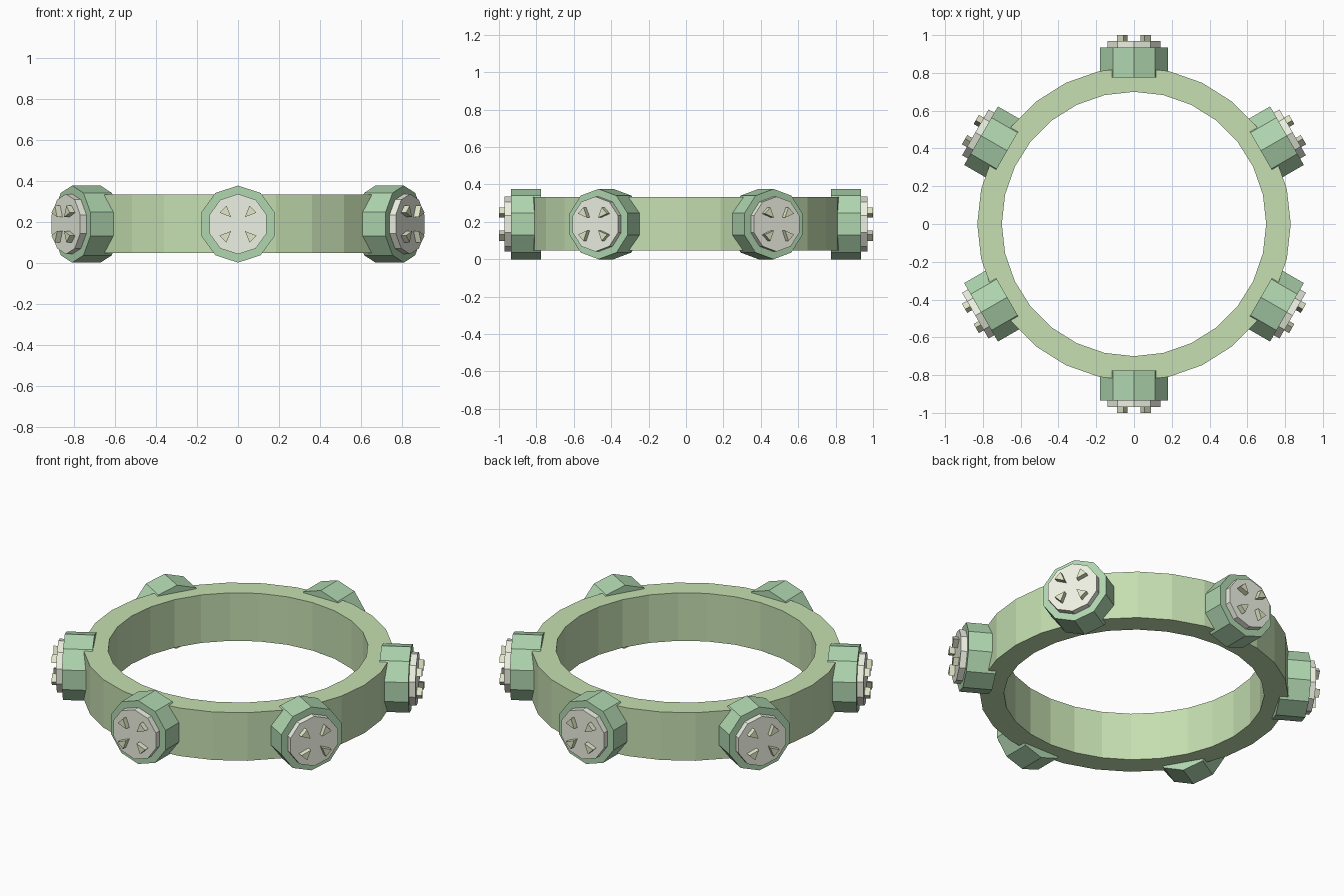
import bpy, bmesh
from math import sin, cos, pi, radians
from mathutils import Vector

if "Cube" in bpy.data.objects:
    bpy.data.objects.remove(bpy.data.objects["Cube"])

ZC = 0.19  # mid height of the ring and lugs


def material(name, color):
    m = bpy.data.materials.new(name)
    m.diffuse_color = (*color, 1)
    m.use_nodes = True
    m.node_tree.nodes["Principled BSDF"].inputs["Base Color"].default_value = m.diffuse_color
    return m


RING = material("light_green", (0.56, 0.74, 0.44))
LUG = material("mid_green", (0.43, 0.67, 0.43))
CAP = material("cream", (0.85, 0.88, 0.76))
PIN = material("pale_olive", (0.76, 0.80, 0.58))


def finish(name, bm, mat):
    bmesh.ops.recalc_face_normals(bm, faces=bm.faces)
    mesh = bpy.data.meshes.new(name)
    bm.to_mesh(mesh)
    bm.free()
    mesh.materials.append(mat)
    bpy.context.collection.objects.link(bpy.data.objects.new(name, mesh))


def prism(name, outline, r0, r1, angle, mat):
    """Extrude a (sideways, up) outline outward from radius r0 to r1."""
    out = Vector((cos(angle), sin(angle), 0))
    side = Vector((-sin(angle), cos(angle), 0))
    bm = bmesh.new()
    a, b = [[bm.verts.new(out * r + side * u + Vector((0, 0, ZC + v)))
             for u, v in outline] for r in (r0, r1)]
    bm.faces.new(a)
    bm.faces.new(b)
    n = len(outline)
    for i in range(n):
        j = (i + 1) % n
        bm.faces.new((a[i], a[j], b[j], b[i]))
    finish(name, bm, mat)


def decagon(r):
    return [(r * sin(i * pi / 5), r * cos(i * pi / 5)) for i in range(10)]


# Ring band: rectangular section swept around 28 sides
bm = bmesh.new()
N = 28
section = [(0.70, 0.05), (0.83, 0.05), (0.83, 0.335), (0.70, 0.335)]
loops = [[bm.verts.new((r * cos(2 * pi * i / N), r * sin(2 * pi * i / N), z))
          for r, z in section] for i in range(N)]
for i in range(N):
    p, q = loops[i], loops[(i + 1) % N]
    for k in range(4):
        m = (k + 1) % 4
        bm.faces.new((p[k], q[k], q[m], p[m]))
finish("ring_band", bm, RING)

# Six lugs, each with a cap and four wedge-shaped pins
for k in range(6):
    ang = radians(-90 + 60 * k)
    prism(f"lug_{k}", decagon(0.188), 0.775, 0.935, ang, LUG)
    prism(f"lug_cap_{k}", decagon(0.147), 0.925, 0.97, ang, CAP)
    for s, (sx, sz) in enumerate([(1, 1), (-1, 1), (-1, -1), (1, -1)]):
        wedge = [(0.034 * sx, 0.034 * sz), (0.09 * sx, 0.056 * sz),
                 (0.056 * sx, 0.09 * sz)]
        prism(f"cap_pin_{k}_{s}", wedge, 0.96, 1.0, ang, PIN)

# Rest the model exactly on the floor
low = min(v.co.z for o in bpy.data.objects for v in o.data.vertices)
for o in bpy.data.objects:
    for v in o.data.vertices:
        v.co.z -= low
